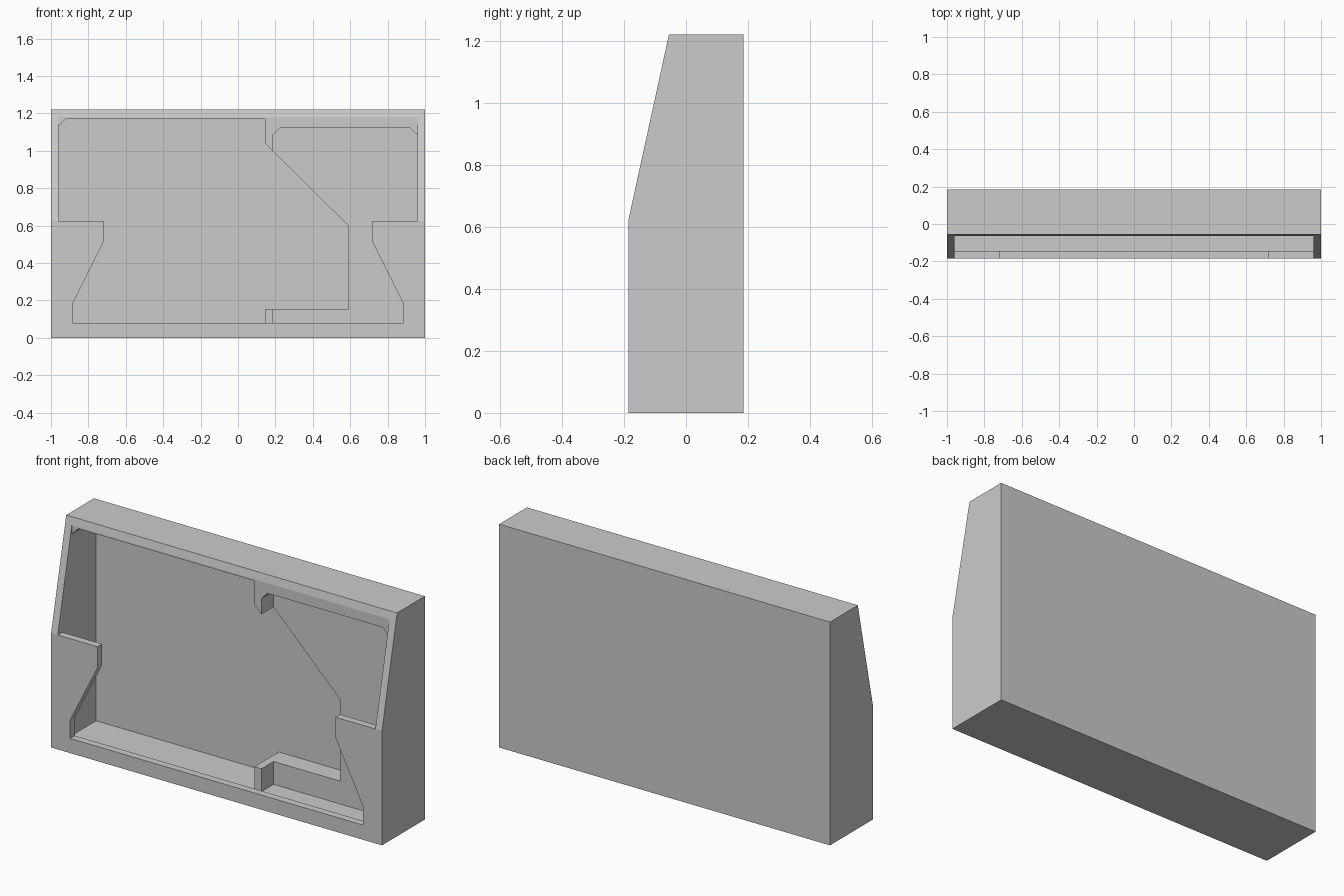
import bpy
import bmesh

cube = bpy.data.objects.get("Cube")
if cube:
    bpy.data.objects.remove(cube, do_unlink=True)

grey = bpy.data.materials.new("light_grey")
grey.use_nodes = True
colour = (0.6, 0.6, 0.6, 1)
grey.diffuse_color = colour
grey.node_tree.nodes["Principled BSDF"].inputs["Base Color"].default_value = colour


def prism(name, start, sweep):
    """Extrude a closed planar outline along a vector."""
    bm = bmesh.new()
    face = bm.faces.new([bm.verts.new(p) for p in start])
    result = bmesh.ops.extrude_face_region(bm, geom=[face])
    moved = [g for g in result["geom"] if isinstance(g, bmesh.types.BMVert)]
    bmesh.ops.translate(bm, verts=moved, vec=sweep)
    bmesh.ops.recalc_face_normals(bm, faces=bm.faces)
    mesh = bpy.data.meshes.new(name)
    bm.to_mesh(mesh)
    bm.free()
    mesh.materials.append(grey)
    obj = bpy.data.objects.new(name, mesh)
    bpy.context.collection.objects.link(obj)
    return obj


def cutter(name, outline, front, back):
    """Cutter with an x-z outline, running from front to back in y."""
    obj = prism(name, [(x, front, z) for x, z in outline], (0, back - front, 0))
    obj.hide_render = True
    return obj


def mirrored(half):
    """Complete a right-hand outline with its mirror image."""
    return half + [(-x, z) for x, z in reversed(half)]


WALL = 0.96       # inner face of the side walls
FLOOR = 0.03      # inner floor height
STEP = 0.625      # where the front starts to slope back
RIM = -0.064      # front of the inner divider and top rail
OUTSIDE = -0.3

# Outer case: side profile with a sloped upper front
profile = [(-0.185, 0), (0.185, 0), (0.185, 1.22), (-0.055, 1.22), (-0.185, STEP)]
case = prism("case", [(-1, y, z) for y, z in profile], (2, 0, 0))

cutters = [
    # Open upper front between the side rails
    cutter("upper_opening", mirrored([(WALL, STEP), (WALL, 1.18)]), OUTSIDE, RIM),
    # Hollow behind the thin lower front panel
    cutter("front_hollow", mirrored([(WALL, FLOOR), (WALL, 0.7)]), -0.145, RIM),
    # Shaped window in the lower front panel
    cutter("lower_window", mirrored(
        [(0.885, 0.08), (0.885, 0.18), (0.72, 0.51), (0.72, 0.7)]), OUTSIDE, -0.13),
    # Deep pocket with the slanted extension
    cutter("deep_pocket", [
        (-WALL, FLOOR), (0.145, FLOOR), (0.145, 0.155), (0.59, 0.155), (0.59, 0.6),
        (0.145, 1.04), (0.145, 1.17), (-0.92, 1.17), (-WALL, 1.13)], -0.08, 0.146),
    # Shallow pocket beside the divider
    cutter("shallow_pocket", [
        (0.187, FLOOR), (WALL, FLOOR), (WALL, 1.085), (0.92, 1.123),
        (0.223, 1.123), (0.187, 1.085)], -0.08, 0.04),
]

for tool in cutters:
    mod = case.modifiers.new(tool.name, "BOOLEAN")
    mod.operation = "DIFFERENCE"
    mod.solver = "EXACT"
    mod.object = tool

# Bake the cuts and drop the helpers
graph = bpy.context.evaluated_depsgraph_get()
baked = bpy.data.meshes.new_from_object(case.evaluated_get(graph))
case.modifiers.clear()
case.data = baked
for tool in cutters:
    bpy.data.objects.remove(tool, do_unlink=True)
